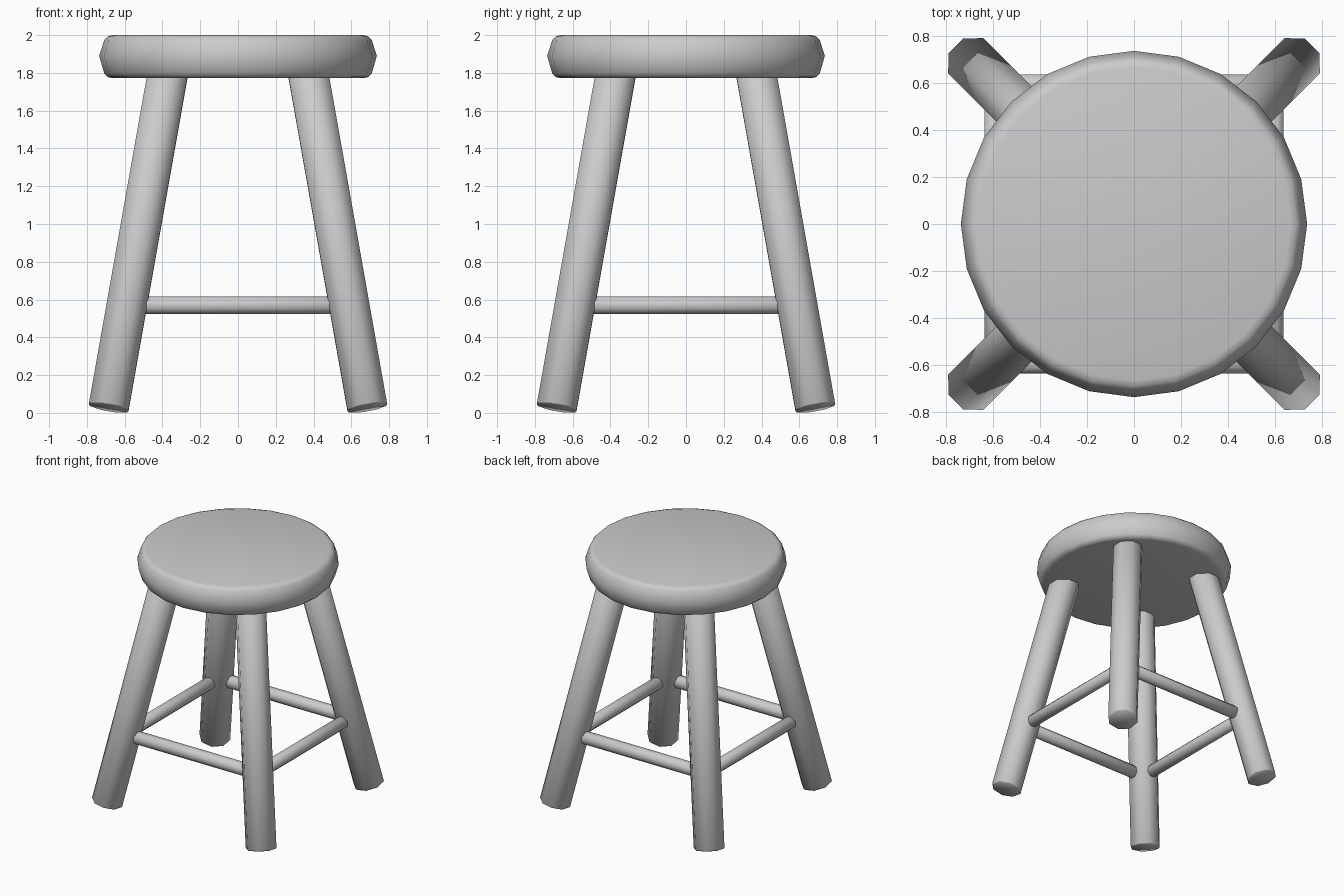
import bpy, bmesh
from math import pi, radians, cos, sin
from mathutils import Vector, Matrix

if "Cube" in bpy.data.objects:
    bpy.data.objects.remove(bpy.data.objects["Cube"])


def finish(bm, name, angle):
    bmesh.ops.recalc_face_normals(bm, faces=bm.faces[:])
    mesh = bpy.data.meshes.new(name)
    bm.to_mesh(mesh)
    bm.free()
    obj = bpy.data.objects.new(name, mesh)
    bpy.context.collection.objects.link(obj)
    bpy.ops.object.select_all(action='DESELECT')
    obj.select_set(True)
    bpy.context.view_layer.objects.active = obj
    bpy.ops.object.shade_smooth_by_angle(angle=radians(angle))
    return obj


def lathe(bm, profile, sides, phase=0.0):
    """Closed solid of revolution about z from (radius, z) points."""
    rings = [[bm.verts.new((r * cos(phase + 2 * pi * i / sides),
                            r * sin(phase + 2 * pi * i / sides), z))
              for i in range(sides)] for r, z in profile]
    for low, high in zip(rings, rings[1:]):
        for i in range(sides):
            j = (i + 1) % sides
            bm.faces.new((low[i], low[j], high[j], high[i]))
    bm.faces.new(rings[0][::-1])
    bm.faces.new(rings[-1])


def rod(name, start, end, radius, sides, chamfer):
    """Faceted round bar with chamfered ends between two points."""
    start, end = Vector(start), Vector(end)
    axis = end - start
    length = axis.length
    bm = bmesh.new()
    lathe(bm, [(radius - chamfer, 0), (radius, chamfer),
               (radius, length - chamfer), (radius - chamfer, length)],
          sides, pi / sides)
    turn = Vector((0, 0, 1)).rotation_difference(axis).to_matrix().to_4x4()
    bm.transform(Matrix.Translation(start) @ turn)
    return finish(bm, name, 50)


# Round seat with softened, slightly bulging rim
bm = bmesh.new()
lathe(bm, [(0.665, 1.772), (0.69, 1.778), (0.708, 1.797), (0.735, 1.89),
           (0.708, 1.975), (0.69, 1.993), (0.665, 2.0)], 24)
finish(bm, "seat", 40)

# Four splayed legs
FOOT, FOOT_Z, TOP_Z, SLOPE = 0.685, 0.026, 1.84, 0.177
TOP = FOOT - SLOPE * (TOP_Z - FOOT_Z)
for depth, sy in (("front", -1), ("back", 1)):
    for side, sx in (("left", -1), ("right", 1)):
        rod(f"{depth}_{side}_leg", (sx * FOOT, sy * FOOT, FOOT_Z),
            (sx * TOP, sy * TOP, TOP_Z), 0.115, 8, 0.008)

# Stretchers joining neighbouring legs
Z = 0.57
S = FOOT - SLOPE * (Z - FOOT_Z)
E = S - 0.03
for name, sign in (("front", -1), ("back", 1)):
    rod(f"{name}_stretcher", (-E, sign * S, Z), (E, sign * S, Z), 0.05, 8, 0.004)
for name, sign in (("left", -1), ("right", 1)):
    rod(f"{name}_stretcher", (sign * S, -E, Z), (sign * S, E, Z), 0.05, 8, 0.004)
